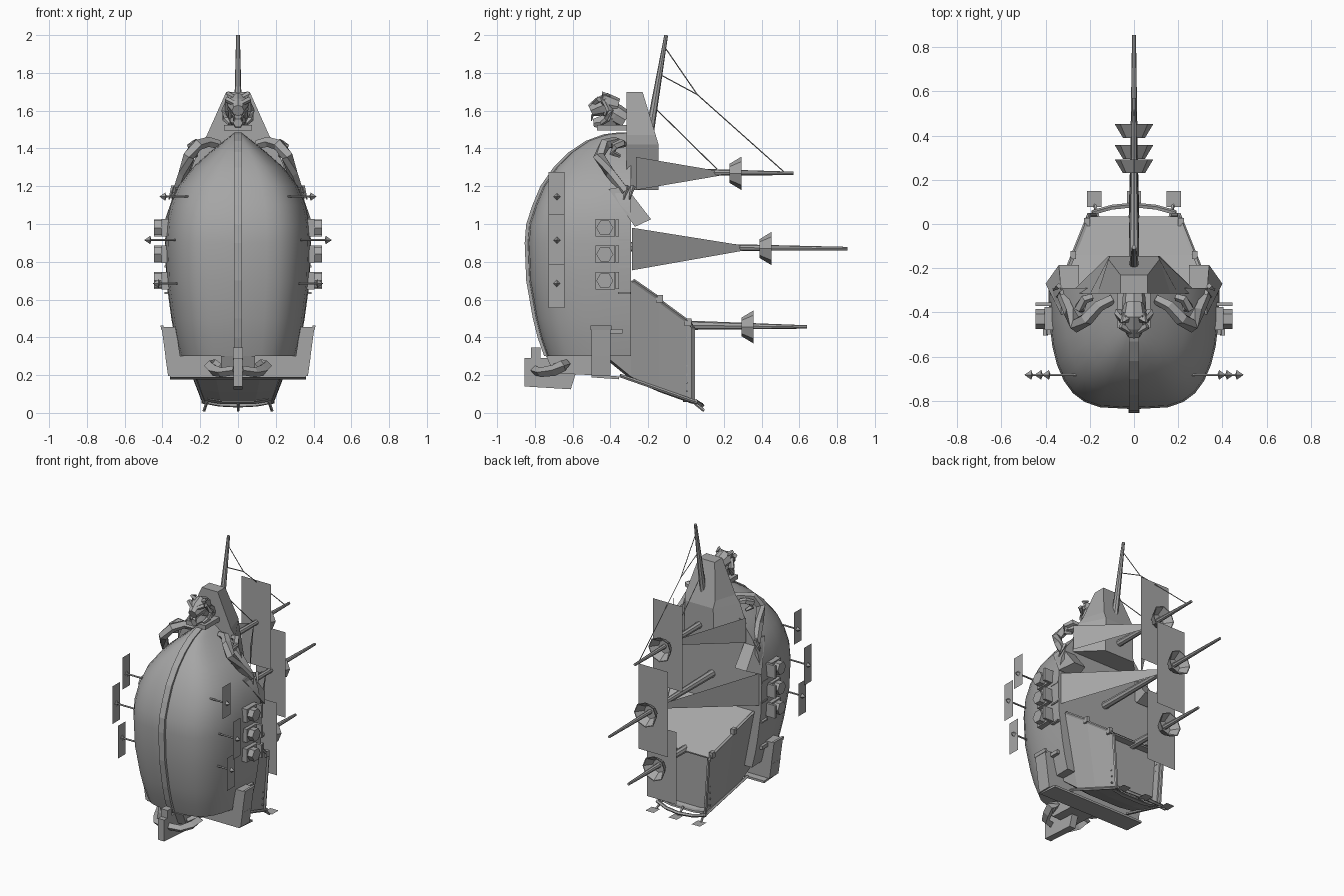
import bpy, bmesh, math
from mathutils import Vector

GREY = bpy.data.materials.new("weathered grey")
GREY.diffuse_color = (0.38, 0.38, 0.38, 1)


def make(name, verts, faces, smooth=None):
    me = bpy.data.meshes.new(name)
    me.from_pydata([tuple(v) for v in verts], [], faces)
    me.materials.append(GREY)
    bm = bmesh.new()
    bm.from_mesh(me)
    bmesh.ops.recalc_face_normals(bm, faces=bm.faces)
    bm.to_mesh(me)
    bm.free()
    ob = bpy.data.objects.new(name, me)
    bpy.context.collection.objects.link(ob)
    if smooth:
        bpy.ops.object.select_all(action='DESELECT')
        ob.select_set(True)
        bpy.context.view_layer.objects.active = ob
        bpy.ops.object.shade_smooth_by_angle(angle=math.radians(smooth))
    return ob


def loft(name, rings, smooth=None):
    n, m = len(rings[0]), len(rings)
    faces = [(i*n + j, i*n + (j+1) % n, (i+1)*n + (j+1) % n, (i+1)*n + j)
             for i in range(m-1) for j in range(n)]
    faces += [tuple(range(n)), tuple(range((m-1)*n, m*n))]
    return make(name, [v for r in rings for v in r], faces, smooth)


def tube(name, pts, radii, sides=6, smooth=None):
    """Tube along points; port side tubes are exact mirrors of starboard ones."""
    flip = -1 if sum(p[0] for p in pts) < 0 else 1
    pts = [Vector((p[0] * flip, p[1], p[2])) for p in pts]
    if not isinstance(radii, (list, tuple)):
        radii = [radii] * len(pts)
    rings = []
    for i, p in enumerate(pts):
        d = (pts[min(i+1, len(pts)-1)] - pts[max(i-1, 0)]).normalized()
        ref = Vector((0, 0, 1)) if abs(d.z) < 0.8 else Vector((1, 0, 0))
        u = d.cross(ref).normalized()
        v = d.cross(u)
        ring = [p + radii[i] * (u*math.cos(a) + v*math.sin(a)) for a in (2*math.pi*k/sides for k in range(sides))]
        rings.append([(q.x * flip, q.y, q.z) for q in ring])
    return loft(name, rings, smooth)


def box(name, x0, x1, y0, y1, z0, z1):
    return loft(name, [[(x0, y0, z), (x1, y0, z), (x1, y1, z), (x0, y1, z)] for z in (z0, z1)])


def quad(name, corners):
    return make(name, corners, [tuple(range(len(corners)))])


def slab(name, outline, hx):
    """Side outline in (y, z), extruded across x."""
    return loft(name, [[(x, y, z) for y, z in outline] for x in (-hx, hx)])


# Hull: stations of (height, half width, keel depth)
DECK = -0.29
STATIONS = [(0.30, 0.31, -0.735), (0.40, 0.335, -0.77), (0.50, 0.353, -0.795), (0.70, 0.38, -0.83),
            (0.90, 0.387, -0.838), (1.0, 0.38, -0.83), (1.1, 0.36, -0.797), (1.2, 0.318, -0.755),
            (1.3, 0.24, -0.685), (1.38, 0.15, -0.605), (1.44, 0.075, -0.515), (1.475, 0.03, -0.42), (1.485, 0.015, -0.34)]
rings = []
for z, w, k in STATIONS:
    ring = []
    for i in range(17):
        t = math.pi * i / 16
        c = math.cos(t)
        ring.append((math.copysign(abs(c)**0.57, c) * w, DECK + (k - DECK) * abs(math.sin(t))**0.77, z))
    rings.append(ring)
loft("hull", rings, 35)

# Keel strip following the hull
loft("keel", [[(-0.022, k - 0.016, z), (0.022, k - 0.016, z), (0.022, k + 0.05, z), (-0.022, k + 0.05, z)]
              for z, w, k in STATIONS])

# Forecastle
loft("forecastle", [[(-w, -0.315, z), (w, -0.315, z), (w * b, y, z), (-w * b, y, z)] for z, w, y, b in
                    ((1.18, 0.29, -0.145, 0.40), (1.42, 0.20, -0.145, 0.55), (1.47, 0.165, -0.16, 0.7), (1.70, 0.062, -0.23, 1.0))])

# Bowsprit and rigging
tube("bowsprit", [(0, -0.20, 1.44), (0, -0.105, 2.0)], [0.024, 0.010], 8)
for a, b in (((-0.115, 1.94), (0.06, 1.685)), ((-0.135, 1.79), (0.06, 1.685)),
             ((0.06, 1.685), (0.52, 1.275)), ((-0.165, 1.615), (0.165, 1.29))):
    tube("rope", [(0, *a), (0, *b)], 0.003, 4)

# Masts: height, base, tip, crow's nest start, sail half height
for name, z, y0, y1, ny, sh in (("fore", 1.268, -0.29, 0.57, 0.23, 0.30), ("main", 0.87, -0.30, 0.855, 0.39, 0.30),
                                ("mizzen", 0.455, -0.05, 0.64, 0.295, 0.255)):
    tube(name + "_mast", [(0, y0, z + 0.01), (0, y1, z)], [0.026, 0.009], 8, 40)
    # Hollow cup around the mast
    cup = [[(r*math.cos(a), y, z + r*math.sin(a)) for a in (math.pi*k/4 for k in range(8))]
           for y, r in ((ny, 0.05), (ny + 0.063, 0.088), (ny + 0.063, 0.082), (ny + 0.008, 0.046))]
    loft(name + "_crows_nest", cup, 30)
    sy = ny - 0.025
    quad(name + "_sail", [(-0.115, sy, z - sh), (0.115, sy, z - sh), (0.115, sy, z + sh), (-0.115, sy, z + sh)])

# Shrouds
for s in (-1, 1):
    quad("main_shroud", [(s*0.37, -0.285, 0.755), (s*0.37, -0.285, 0.98), (0, 0.31, 0.885), (0, 0.31, 0.86)])
    quad("fore_shroud", [(s*0.28, -0.265, 1.18), (s*0.28, -0.265, 1.355), (0, 0.175, 1.28), (0, 0.175, 1.255)])

# Stern castle with a slightly sunken deck
castle = [(-0.40, 0.72, 0.33, 0.28, 0.25), (-0.29, 0.70, 0.33, 0.19, 0.23), (-0.14, 0.60, 0.275, 0.125, 0.205),
          (0.0, 0.49, 0.215, 0.075, 0.18), (0.035, 0.465, 0.205, 0.062, 0.175)]
rings = [[(-wt, y, zt), (wt, y, zt), (wb, y, zb), (wb * .5, y, zb - .015), (-wb * .5, y, zb - .015), (-wb, y, zb)]
         for y, zt, wt, zb, wb in castle]
rings.append([(x * 0.92, y - 0.002, 0.27 + (z - 0.27) * 0.95) for x, y, z in rings[-1]])
rings.append([(x, y - 0.05, z) for x, y, z in rings[-1]])
loft("stern_castle", rings)
for s in (-1, 1):
    tube("castle_rail", [(s*0.33, -0.28, 0.70), (s*0.278, -0.15, 0.61), (s*0.27, -0.13, 0.585), (s*0.21, 0.02, 0.475),
                         (s*0.205, 0.04, 0.45), (s*0.178, 0.04, 0.07)], 0.011, 5)
    for y, z, x in ((-0.14, 0.605, 0.275), (0.01, 0.48, 0.213)):
        box("rail_post", s*x - 0.013, s*x + 0.013, y - 0.018, y + 0.018, z - 0.02, z + 0.02)
    tube("stern_edge", [(s*0.235, -0.35, 0.198), (s*0.18, 0.06, 0.055)], 0.010, 5)
    for i in range(8):
        box("rivet", s*0.187 - 0.008, s*0.187 + 0.008, 0.0, 0.008, 0.11 + i*0.045, 0.118 + i*0.045)
tube("stern_rail", [(-0.19, 0.05, 0.062), (-0.1, 0.075, 0.045), (0, 0.085, 0.04), (0.1, 0.075, 0.045), (0.19, 0.05, 0.062)], 0.012, 5)

# Stern pennants
for x in (-0.18, 0, 0.18):
    tube("pennant_staff", [(x*0.9, 0.03, 0.065), (x, 0.095, 0.012)], 0.008, 5)
    quad("pennant", [(x - 0.032, 0.077, 0.025), (x + 0.032, 0.077, 0.025), (x + 0.032, 0.149, 0.025), (x - 0.032, 0.149, 0.025)])

# Transom frame: lower beam and flared quarter galleries
loft("transom_beam", [[(-w, -0.50, z), (w, -0.50, z), (w, -0.40, z), (-w, -0.40, z)] for z, w in ((0.195, 0.37), (0.30, 0.385))])
loft("transom_sill", [[(-0.36, y, z), (0.36, y, z), (0.36, y, z + 0.015), (-0.36, y, z + 0.015)] for y, z in ((-0.5, 0.188), (-0.355, 0.178))])
for s in (-1, 1):
    loft("quarter_gallery", [[(s*a, -0.50, z), (s*b, -0.50, z), (s*b, -0.40, z), (s*a, -0.40, z)]
                             for z, a, b in ((0.195, 0.29, 0.37), (0.455, 0.33, 0.405))])
    loft("gallery_frame", [[(s*(b - 0.01), -0.505, z), (s*(b + 0.006), -0.505, z), (s*(b + 0.006), -0.395, z), (s*(b - 0.01), -0.395, z)]
                           for z, b in ((0.44, 0.40), (0.463, 0.405))])
    box("gallery_bracket", min(s*0.31, s*0.36), max(s*0.31, s*0.36), -0.40, -0.335, 0.42, 0.445)

# Rudder and stern counter with ornament
slab("rudder", [(-0.855, 0.29), (-0.855, 0.14), (-0.61, 0.125), (-0.58, 0.22), (-0.50, 0.25), (-0.40, 0.29)], 0.024)
box("rudder_head", -0.026, 0.026, -0.82, -0.77, 0.28, 0.345)
slab("stern_counter", [(-0.74, 0.30), (-0.70, 0.21), (-0.50, 0.20), (-0.42, 0.30)], 0.09)
for s in (-1, 1):
    tube("stern_scroll", [(s*0.02, -0.80, 0.225), (s*0.09, -0.77, 0.215), (s*0.13, -0.70, 0.225), (s*0.15, -0.65, 0.25),
                          (s*0.12, -0.63, 0.26), (s*0.09, -0.70, 0.245)], [0.025, 0.025, 0.03, 0.03, 0.024, 0.015], 4)

# Gun ports
for s in (-1, 1):
    for z in (0.70, 0.84, 0.98):
        xa, xb = sorted((s*0.30, s*0.405))
        box("gun_mount", xa, xb, -0.48, -0.375, z - 0.047, z + 0.047)
        tube("gun_barrel", [(s*0.38, -0.43, z), (s*0.445, -0.43, z)], 0.045, 6)
        xa, xb = sorted((s*0.37, s*0.445))
        box("gun_lid", xa, xb, -0.372, -0.355, z - 0.045, z + 0.045)
        xa, xb = sorted((s*0.34, s*0.388))
        box("gun_bracket", xa, xb, -0.36, -0.295, z - 0.07, z - 0.06)

    # Side spears with hanging banners
    for z, x0, tip, za, zb in ((1.145, 0.26, 0.415, 1.05, 1.275), (0.915, 0.33, 0.495, 0.785, 1.05), (0.685, 0.32, 0.45, 0.555, 0.785)):
        tube("spear_shaft", [(s*x0, -0.683, z), (s*(tip - 0.03), -0.683, z)], 0.006, 5)
        tube("spear_head", [(s*(tip - 0.036), -0.683, z), (s*(tip - 0.03), -0.683, z), (s*tip, -0.683, z)], [0.005, 0.022, 0.001], 4)
        x = s * (tip - 0.025)
        quad("banner", [(x, -0.727, za), (x, -0.643, za), (x, -0.643, zb), (x, -0.727, zb)])

    # Angled bow plates beside the forecastle
    loft("bow_plate", [[(s*(a if outer else 0.25), y, z) for a, y, z in
                        ((0.33, -0.41, 1.185), (0.33, -0.32, 1.20), (0.34, -0.185, 1.025), (0.40, -0.27, 0.985))]
                       for outer in (False, True)])

    # Clawed forelegs of the figurehead
    tube("foreleg", [(s*0.10, -0.34, 1.42), (s*0.16, -0.37, 1.435), (s*0.215, -0.43, 1.42), (s*0.26, -0.46, 1.36),
                     (s*0.29, -0.40, 1.27), (s*0.325, -0.32, 1.17)], [0.024, 0.028, 0.032, 0.032, 0.028, 0.025], 5)
    tube("shoulder_scroll", [(s*0.19, -0.33, 1.42), (s*0.225, -0.34, 1.43), (s*0.25, -0.38, 1.41), (s*0.24, -0.39, 1.375),
                             (s*0.22, -0.35, 1.36)], [0.018, 0.022, 0.022, 0.018, 0.010], 5)
    for i in range(3):
        tube("claw", [(s*(0.31 + i*0.015), -0.34 + i*0.03, 1.20), (s*(0.335 + i*0.015), -0.36 + i*0.03, 1.13)], [0.014, 0.003], 4)

# Figurehead: neck, skull, jaws, horns and mane
box("figurehead_base", -0.075, 0.075, -0.47, -0.31, 1.495, 1.525)
tube("figurehead_neck", [(0, -0.32, 1.55), (0, -0.37, 1.58), (0, -0.42, 1.61)], [0.05, 0.055, 0.05], 8)
tube("figurehead_skull", [(0, -0.36, 1.62), (0, -0.42, 1.635), (0, -0.46, 1.62), (0, -0.505, 1.60)], [0.045, 0.06, 0.05, 0.032], 8)
tube("lower_jaw", [(0, -0.38, 1.56), (0, -0.44, 1.54), (0, -0.49, 1.535)], [0.045, 0.04, 0.025], 6)
for s in (-1, 1):
    tube("horn", [(s*0.035, -0.43, 1.67), (s*0.05, -0.44, 1.69), (s*0.045, -0.40, 1.68)], [0.02, 0.014, 0.005], 5)
    tube("brow", [(s*0.012, -0.49, 1.635), (s*0.06, -0.46, 1.66)], [0.014, 0.016], 5)
    tube("cheek_mane", [(s*0.055, -0.44, 1.65), (s*0.07, -0.40, 1.60), (s*0.065, -0.42, 1.555), (s*0.045, -0.45, 1.53)],
         [0.014, 0.02, 0.018, 0.01], 5)
    tube("fang", [(s*0.022, -0.495, 1.58), (s*0.024, -0.50, 1.545)], [0.008, 0.002], 4)
